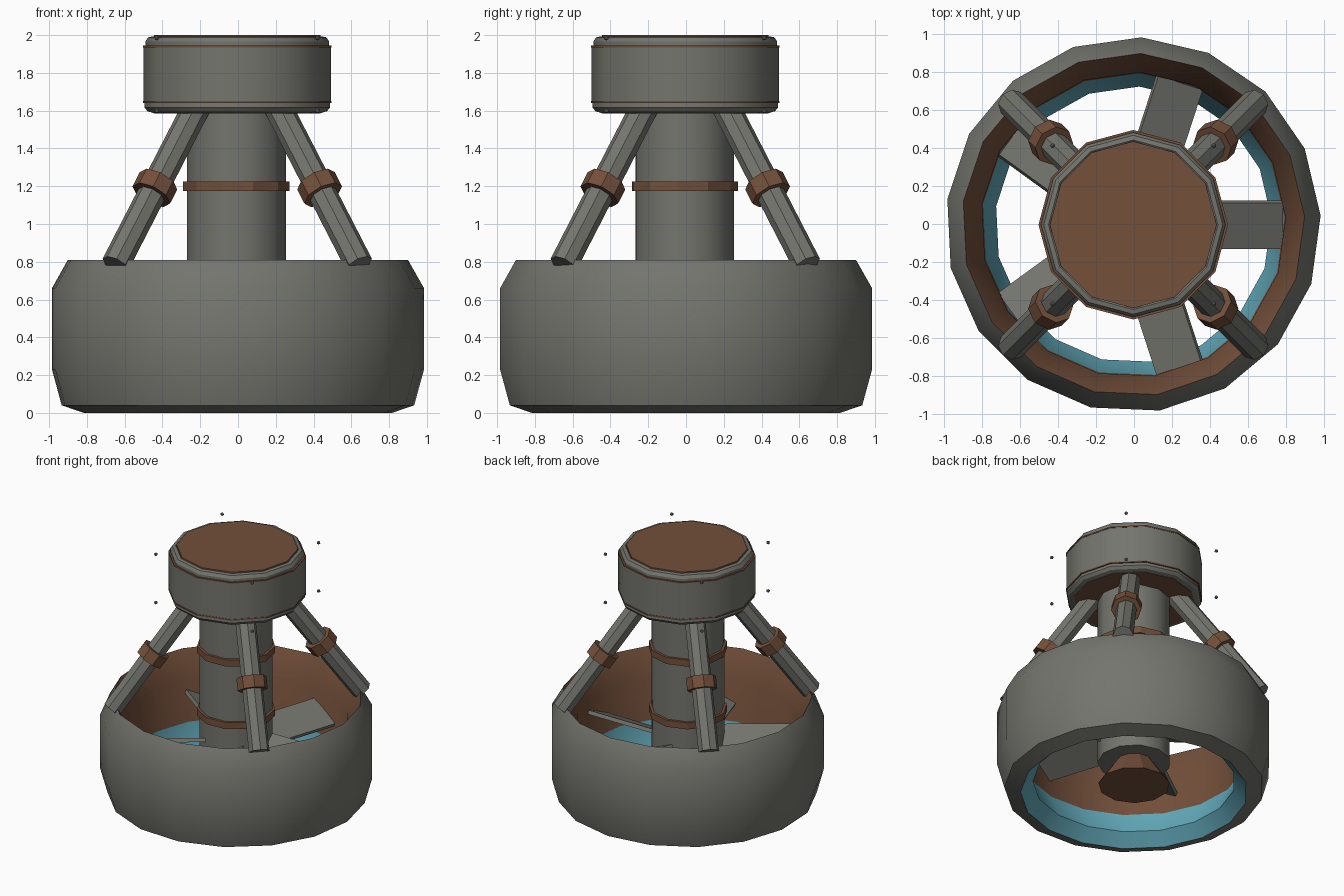
import bpy, bmesh, math
from mathutils import Vector, Matrix

if "Cube" in bpy.data.objects:
    bpy.data.objects.remove(bpy.data.objects["Cube"])


def material(name, rgb):
    m = bpy.data.materials.new(name)
    m.diffuse_color = (*rgb, 1)
    m.use_nodes = True
    m.node_tree.nodes["Principled BSDF"].inputs["Base Color"].default_value = m.diffuse_color
    return m


GREY = material("weathered_grey", (0.175, 0.178, 0.155))
BROWN = material("rust_brown", (0.172, 0.079, 0.042))
TEAL = material("glow_teal", (0.12, 0.39, 0.48))
MATS = [GREY, BROWN, TEAL]
CX, CY = -0.004, -0.004


def finish(name, bm, smooth=None):
    bmesh.ops.recalc_face_normals(bm, faces=bm.faces)
    me = bpy.data.meshes.new(name)
    bm.to_mesh(me)
    bm.free()
    for m in MATS:
        me.materials.append(m)
    ob = bpy.data.objects.new(name, me)
    bpy.context.collection.objects.link(ob)
    if smooth:
        bpy.ops.object.select_all(action='DESELECT')
        ob.select_set(True)
        bpy.context.view_layer.objects.active = ob
        bpy.ops.object.shade_smooth_by_angle(angle=math.radians(smooth))
    return ob


def lathe(name, profile, sides, mats, phase=0.0, closed=False, smooth=None, centre=(CX, CY)):
    """Revolve (radius, z) points; mats gives a material index per profile segment."""
    bm = bmesh.new()
    rings = []
    for r, z in profile:
        rings.append([bm.verts.new((centre[0] + r * math.cos(phase + math.tau * i / sides),
                                    centre[1] + r * math.sin(phase + math.tau * i / sides), z))
                      for i in range(sides)])
    n = len(profile)
    for k in range(n if closed else n - 1):
        a, b = rings[k], rings[(k + 1) % n]
        for i in range(sides):
            j = (i + 1) % sides
            bm.faces.new((a[i], a[j], b[j], b[i])).material_index = mats[k]
    if not closed:
        bm.faces.new(rings[0]).material_index = mats[0]
        bm.faces.new(rings[-1]).material_index = mats[-1]
    return finish(name, bm, smooth)


def rod(name, p, q, radius, sides, mat, smooth=None):
    p, q = Vector(p), Vector(q)
    bm = bmesh.new()
    rot = (q - p).to_track_quat('Z', 'Y').to_matrix().to_4x4()
    bmesh.ops.create_cone(bm, cap_ends=True, segments=sides, radius1=radius, radius2=radius,
                          depth=(q - p).length, matrix=Matrix.Translation((p + q) / 2) @ rot)
    for f in bm.faces:
        f.material_index = mat
    return finish(name, bm, smooth)


# Duct ring: grey shell, brown upper lining, teal throat
lathe("duct_ring",
      [(0.82, 0), (0.938, 0.04), (0.99, 0.23), (0.99, 0.66), (0.905, 0.81),
       (0.805, 0.61), (0.80, 0.27), (0.73, 0.09)],
      17, [0, 0, 0, 0, 1, 1, 2, 2], phase=math.radians(2.8), closed=True, smooth=30)

# Central hub column with bands and flared tail cone
HUB = (-0.01, -0.01)
lathe("hub_column", [(0.265, 0.25), (0.265, 1.62)], 11, [0], phase=math.radians(190),
      smooth=35, centre=HUB)
for label, z in (("upper", 1.2), ("lower", 0.70)):
    lathe(label + "_hub_band", [(0.285, z - 0.026), (0.285, z + 0.026)], 11, [1],
          phase=math.radians(190), centre=HUB)
lathe("tail_cone", [(0.26, 0.06), (0.12, 0.27)], 11, [1])

# Head drum: grey body, rounded rims, brown trim lines and cap
lathe("head_drum",
      [(0.43, 1.592), (0.445, 1.588), (0.475, 1.597), (0.492, 1.618), (0.49, 1.64),
       (0.5, 1.64), (0.5, 1.65), (0.497, 1.65), (0.497, 1.935), (0.5, 1.935), (0.5, 1.945),
       (0.487, 1.945), (0.487, 1.965), (0.472, 1.988), (0.447, 1.993), (0.44, 1.988),
       (0.44, 2.0)],
      12, [0, 0, 0, 0, 1, 1, 1, 0, 1, 1, 1, 0, 0, 0, 0, 1], smooth=31)
lathe("underside_trim", [(0.44, 1.586), (0.44, 1.595)], 12, [1])

# Five pitched fan blades, leading edge raised
for i in range(5):
    bm = bmesh.new()
    mat = (Matrix.Translation((CX, CY, 0.46)) @ Matrix.Rotation(math.tau * i / 5, 4, 'Z')
           @ Matrix.Rotation(math.radians(25), 4, 'X') @ Matrix.Translation((0.49, 0, 0))
           @ Matrix.Diagonal((0.6, 0.27, 0.03, 1)))
    bmesh.ops.create_cube(bm, size=1, matrix=mat)
    finish("fan_blade_%d" % (i + 1), bm)

# Four diagonal struts with collars, and small bolts around the head
for sx in (-1, 1):
    for sy in (-1, 1):
        tag = ("right" if sx > 0 else "left") + ("_back" if sy > 0 else "_front")
        low = Vector((CX + sx * 0.645, CY + sy * 0.645, 0.785))
        top = Vector((CX + sx * 0.205, CY + sy * 0.205, 1.64))
        rod("strut_" + tag, low, top, 0.075, 8, 0)
        axis = (top - low).normalized()
        mid = low.lerp(top, 0.475)
        rod("strut_collar_" + tag, mid - axis * 0.046, mid + axis * 0.046, 0.11, 8, 1)
        for label, z in (("upper", 1.985), ("lower", 1.60)):
            bm = bmesh.new()
            bmesh.ops.create_icosphere(bm, subdivisions=1, radius=0.014,
                                       matrix=Matrix.Translation((CX + sx * 0.425, CY + sy * 0.418, z)))
            finish(label + "_bolt_" + tag, bm)
